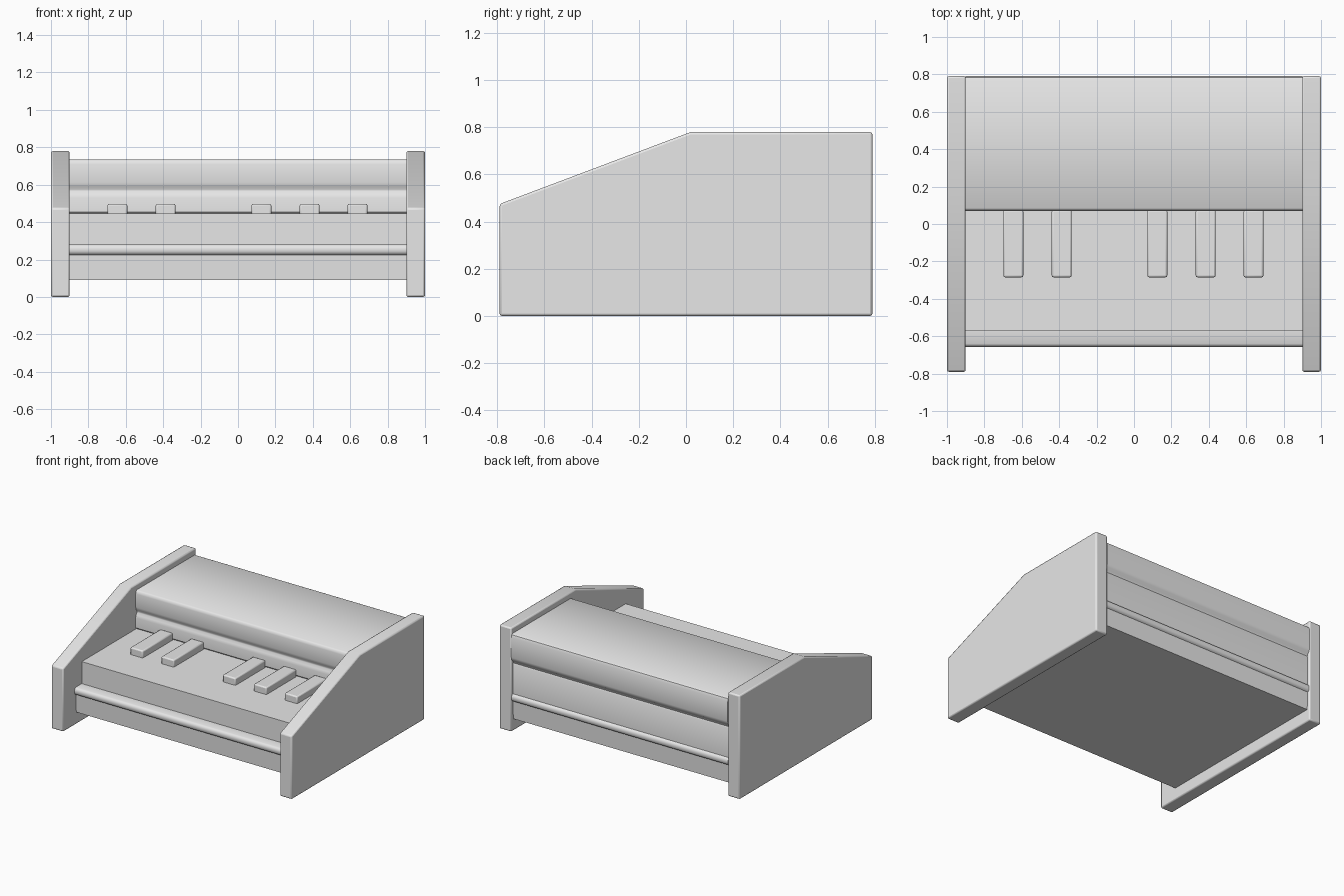
import bpy, bmesh

if "Cube" in bpy.data.objects:
    bpy.data.objects.remove(bpy.data.objects["Cube"])

grey = bpy.data.materials.new("light grey")
grey.diffuse_color = (0.8, 0.8, 0.8, 1)
grey.use_nodes = True
grey.node_tree.nodes["Principled BSDF"].inputs["Base Color"].default_value = grey.diffuse_color


def extrude_profile(name, points, x0, x1):
    """Extrude a (y, z) outline along x."""
    bm = bmesh.new()
    face = bm.faces.new([bm.verts.new((x0, y, z)) for y, z in points])
    ext = bmesh.ops.extrude_face_region(bm, geom=[face])["geom"]
    bmesh.ops.translate(bm, vec=(x1 - x0, 0, 0),
                        verts=[g for g in ext if isinstance(g, bmesh.types.BMVert)])
    bmesh.ops.recalc_face_normals(bm, faces=bm.faces)
    mesh = bpy.data.meshes.new(name)
    bm.to_mesh(mesh)
    bm.free()
    mesh.materials.append(grey)
    obj = bpy.data.objects.new(name, mesh)
    bpy.context.collection.objects.link(obj)
    return obj


def bevel(obj, width, segments):
    mod = obj.modifiers.new("bevel", 'BEVEL')
    mod.width = width
    mod.segments = segments


def smooth(obj):
    bpy.ops.object.select_all(action='DESELECT')
    obj.select_set(True)
    bpy.context.view_layer.objects.active = obj
    bpy.ops.object.shade_smooth_by_angle(angle=0.7)


# End cheeks with sloped front tops
cheek = [(-0.79, 0), (0.79, 0), (0.79, 0.78), (0.02, 0.78), (-0.79, 0.475)]
for side, x in (("left", -1), ("right", 0.9)):
    panel = extrude_profile(side + "_cheek", cheek, x, x + 0.1)
    bevel(panel, 0.01, 2)
    smooth(panel)

# Case: base with moulding, key bed and grooved lid in one section
case = [
    (-0.635, 0.09), (-0.64, 0.225), (-0.65, 0.23), (-0.657, 0.243), (-0.657, 0.262),
    (-0.65, 0.275), (-0.64, 0.28), (-0.57, 0.28), (-0.57, 0.445), (0.08, 0.445),
    (0.07, 0.455), (0.07, 0.53), (0.075, 0.55), (0.085, 0.565), (0.085, 0.575),
    (0.075, 0.59), (0.07, 0.61), (0.07, 0.71), (0.075, 0.728), (0.085, 0.735),
    (0.77, 0.735), (0.783, 0.728), (0.79, 0.71), (0.79, 0.56), (0.785, 0.54),
    (0.77, 0.525), (0.765, 0.51), (0.77, 0.50), (0.77, 0.28), (0.78, 0.275),
    (0.787, 0.262), (0.787, 0.243), (0.78, 0.23), (0.77, 0.225), (0.765, 0.09)]
smooth(extrude_profile("case", case, -0.9, 0.9))

# Raised keys
for i, x in enumerate((-0.645, -0.387, 0.125, 0.383, 0.639)):
    key = extrude_profile("raised_key_%d" % (i + 1),
                          [(-0.285, 0.43), (0.075, 0.43), (0.075, 0.498), (-0.285, 0.498)],
                          x - 0.053, x + 0.053)
    bevel(key, 0.009, 2)
    smooth(key)
